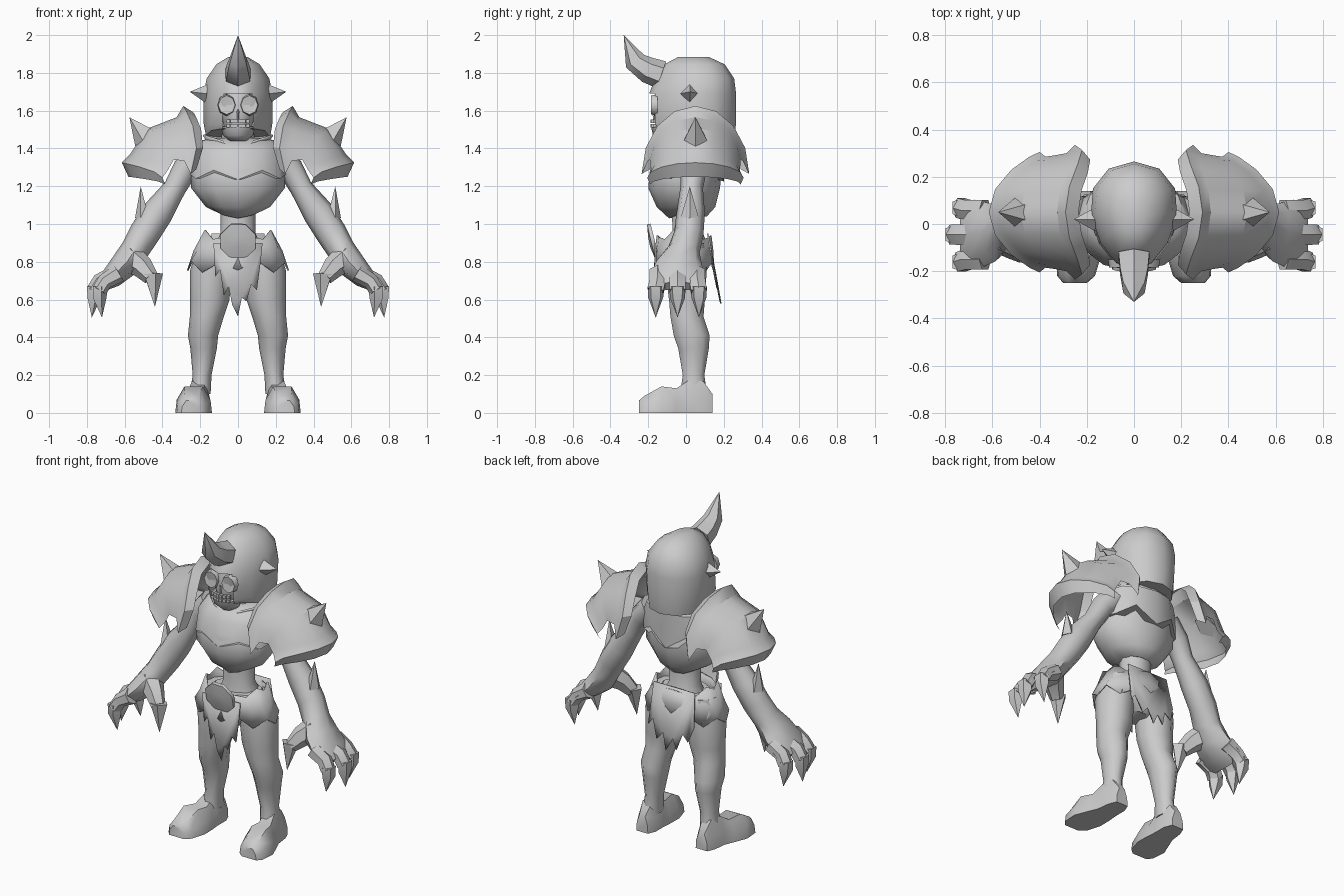
import bpy, bmesh, math
from mathutils import Vector

cube = bpy.data.objects.get("Cube")
if cube:
    bpy.data.objects.remove(cube)

grey = bpy.data.materials.new("plain_grey")
grey.use_nodes = True
grey.diffuse_color = (0.6, 0.6, 0.6, 1)
grey.node_tree.nodes["Principled BSDF"].inputs["Base Color"].default_value = (0.6, 0.6, 0.6, 1)

X, Y, Z = Vector((1, 0, 0)), Vector((0, 1, 0)), Vector((0, 0, 1))


def finish(name, bm, mirror=False, thick=0, angle=48):
    """Turn a bmesh into a shaded object, mirrored across the body if asked."""
    bmesh.ops.remove_doubles(bm, verts=bm.verts, dist=0.0005)
    bmesh.ops.recalc_face_normals(bm, faces=bm.faces)
    mesh = bpy.data.meshes.new(name)
    bm.to_mesh(mesh)
    bm.free()
    mesh.materials.append(grey)
    ob = bpy.data.objects.new(name, mesh)
    bpy.context.scene.collection.objects.link(ob)
    bpy.ops.object.select_all(action='DESELECT')
    ob.select_set(True)
    bpy.context.view_layer.objects.active = ob
    bpy.ops.object.shade_smooth_by_angle(angle=math.radians(angle))
    if thick:
        ob.modifiers.new("thickness", 'SOLIDIFY').thickness = thick
    if mirror:
        ob.modifiers.new("mirror", 'MIRROR').use_mirror_merge = False
    return ob


def skin(bm, rings, closed=True, caps=True):
    """Bridge rows of points with quads."""
    rows = [[bm.verts.new(p) for p in r] for r in rings]
    n = len(rows[0])
    for a, b in zip(rows, rows[1:]):
        for i in range(n if closed else n - 1):
            j = (i + 1) % n
            bm.faces.new((a[i], a[j], b[j], b[i]))
    if caps:
        bm.faces.new(rows[0])
        bm.faces.new(rows[-1])


def tube_mesh(pts, sides=8, axis=Y, flat=False, caps=True, low=(0,), high=(0,)):
    """Elliptical tube through (x, y, z, r1, r2); low/high jag the end rings."""
    bm = bmesh.new()
    centres = [Vector(p[:3]) for p in pts]
    rings = []
    for k, p in enumerate(pts):
        t = Z if flat else (centres[min(k + 1, len(pts) - 1)] - centres[max(k - 1, 0)]).normalized()
        b = (axis - t * axis.dot(t)).normalized()
        n = b.cross(t)
        ring = []
        for i in range(sides):
            a = math.tau * i / sides
            v = centres[k] + n * p[3] * math.cos(a) + b * p[4] * math.sin(a)
            if k == 0:
                v.z += low[i % len(low)]
            elif k == len(pts) - 1:
                v.z += high[i % len(high)]
            ring.append(v)
        rings.append(ring)
    skin(bm, rings, caps=caps)
    return bm


def tube(name, pts, mirror=False, thick=0, **kw):
    return finish(name, tube_mesh(pts, **kw), mirror, thick)


def spike(name, base, tip, r1, r2, sides=4, mirror=True, axis=Y):
    return tube(name, [(*base, r1, r2), (*tip, 0, 0)], mirror, sides=sides, axis=axis)


def plate(name, outline, y0, z0, slope):
    """Thin hanging sheet with a ragged outline in x and z."""
    bm = bmesh.new()
    bm.faces.new([bm.verts.new((x, y0 + slope * (z0 - z) + 0.3 * x * x * (1 if y0 < 0 else -1), z))
                  for x, z in outline])
    bmesh.ops.triangulate(bm, faces=bm.faces)
    return finish(name, bm, thick=0.008)


# Helmet: domed loft, narrower to the front, with the face opening removed
bm = tube_mesh([(0, .04, 1.46, .17, .215), (0, .035, 1.53, .182, .23), (0, .035, 1.69, .183, .23),
                (0, .045, 1.77, .165, .21), (0, .045, 1.845, .115, .16), (0, .04, 1.885, .05, .08)],
               sides=12, flat=True, low=(0, 0, 0, 0, 0, 0, .01, .035, .045, .045, .045, .035))
gap = [f for f in bm.faces if f.calc_center_median().y < -.1
       and abs(f.calc_center_median().x) < .08 and f.calc_center_median().z < 1.69]
bmesh.ops.delete(bm, geom=gap, context='FACES')
for v in bm.verts:
    v.co.x *= 1 + (.9 if v.co.z > 1.6 else .4) * (v.co.y - .04)
finish("helmet", bm)

# Horns on the helmet
tube("forehead_horn", [(0, -.13, 1.79, .075, .075), (0, -.2, 1.815, .07, .068),
                       (0, -.27, 1.862, .058, .052), (0, -.33, 2, 0, 0)], sides=6, axis=X)
spike("helmet_side_spike", (.165, .02, 1.69), (.255, .02, 1.7), .05, .05)

# Skull face
tube("skull", [(0, -.06, 1.5, .07, .1), (0, -.06, 1.56, .085, .115), (0, -.05, 1.64, .12, .125),
               (0, -.04, 1.72, .11, .11)], sides=10, flat=True)
tube("eye_socket", [(.06, -.15, 1.63, .058, .05), (.06, -.185, 1.63, .05, .045),
                    (.06, -.175, 1.63, .036, .032), (.055, -.14, 1.63, .022, .022)],
     mirror=True, sides=8, axis=X)
spike("nose", (0, -.15, 1.57), (0, -.18, 1.61), .03, .02, mirror=False, axis=X)
tube("jaw", [(0, -.09, 1.44, .045, .05), (0, -.1, 1.47, .08, .075), (0, -.1, 1.515, .09, .085)],
     sides=8, flat=True)
for row, z in (("upper", 1.545), ("lower", 1.52)):
    for i in range(3):
        bm = bmesh.new()
        bmesh.ops.create_cube(bm, size=.018)
        bmesh.ops.translate(bm, verts=bm.verts, vec=(.011 + .02 * i, -.18 + .007 * i, z))
        finish(row + "_tooth", bm, mirror=True)
tube("neck", [(0, .03, 1.36, .1, .09), (0, .02, 1.52, .08, .08)], flat=True)

# Body with the overlapping ragged breastplate
tube("lower_chest", [(0, .01, 1.04, .1, .1), (0, 0, 1.09, .17, .155), (0, -.01, 1.19, .248, .19),
                     (0, 0, 1.3, .248, .19), (0, .02, 1.38, .2, .16)],
     sides=12, flat=True, low=(.02, .01, 0, 0, 0, .01, .02, .01, 0, -.01, 0, .01))
tube("breastplate", [(0, 0, 1.285, .258, .2), (0, .015, 1.38, .25, .185), (0, .045, 1.44, .215, .155),
                     (0, .045, 1.455, .12, .1)],
     sides=12, flat=True, low=(-.02, -.03, .03, -.06, .03, -.03, -.02, -.045, 0, -.05, 0, -.045))
tube("collar", [(0, .03, 1.41, .13, .12), (0, .03, 1.465, .18, .15)], sides=12, flat=True, caps=False,
     thick=.01, high=(.01, .01, 0, .02, 0, .01, .01, 0, -.02, -.06, -.02, 0))
tube("waist", [(0, .02, .86, .14, .11), (0, .01, .95, .092, .085), (0, .01, 1.1, .092, .09)],
     sides=10, flat=True)
tube("pelvis", [(0, 0, .7, .07, .08), (0, 0, .77, .2, .12), (0, 0, .86, .19, .125), (0, 0, .91, .15, .11)],
     sides=10, flat=True)

# Ragged skirt, belt disc and cloth strips
tube("skirt", [(0, -.01, .765, .27, .16), (0, -.01, .86, .235, .155), (0, -.01, .94, .19, .145)],
     sides=16, flat=True, caps=False, thick=.008,
     low=(-.01, .04, -.02, .03), high=(0, .03, -.02, -.01, 0, -.01, -.02, .03))
tube("belt_disc", [(0, -.165, .912, .1, .1), (0, -.185, .907, .1, .1), (0, -.195, .905, .03, .03)],
     sides=8, axis=(X + Z * .41))
plate("front_cloth", [(-.13, .9), (-.12, .72), (-.095, .76), (-.075, .62), (-.05, .67), (-.03, .57),
                      (0, .51), (.02, .61), (.045, .59), (.07, .68), (.1, .65), (.12, .8), (.13, .9)],
      -.172, .9, .02)
plate("back_cloth", [(-.14, .95), (-.16, .75), (-.13, .66), (-.09, .7), (-.06, .6), (-.03, .66),
                     (.01, .58), (.04, .68), (.08, .63), (.12, .74), (.15, .7), (.14, .95)],
      .125, .95, .17)

# Legs and feet
tube("leg", [(.13, 0, .9, .08, .1), (.145, 0, .75, .11, .115), (.15, .005, .6, .105, .1),
             (.165, .005, .51, .09, .092), (.185, .03, .41, .08, .1), (.182, .04, .34, .07, .085),
             (.19, .04, .2, .05, .06), (.2, .04, .1, .055, .075)],
     mirror=True, sides=10, flat=True)
bm = bmesh.new()
shape = [(-1, 0), (-.92, .5), (-.5, 1), (.5, 1), (.92, .5), (1, 0)]
skin(bm, [[(xc + w * u, y, h * v) for u, v in shape] for y, xc, w, h in (
    (-.25, .25, .05, .065), (-.22, .245, .08, .09), (-.13, .235, .097, .14), (-.05, .22, .08, .13),
    (.01, .21, .065, .17), (.09, .205, .06, .17), (.14, .205, .04, .1))])
finish("foot", bm, mirror=True)

# Arms, hands and claws
tube("arm", [(.2, .04, 1.37, .08, .08), (.28, .04, 1.29, .068, .07), (.335, .03, 1.19, .06, .06),
             (.425, .025, 1.06, .082, .075), (.495, .015, .95, .082, .078), (.545, -.01, .865, .075, .085),
             (.6, -.035, .785, .075, .125), (.67, -.045, .715, .058, .148), (.72, -.045, .67, .03, .145)],
     mirror=True, sides=8)
spike("elbow_spike", (.505, .02, 1.035), (.515, .02, 1.2), .04, .05, sides=5)
for y, reach in ((.058, 0), (-.045, .03), (-.15, 0)):
    end = y + (y + .045) * .1
    tube("finger", [(.63, y, .74, .05, .05), (.705 + reach, y, .695, .042, .05),
                    (.735 + reach, end, .645, .04, .048)], mirror=True, sides=6)
    tube("claw", [(.735 + reach, end, .67, .042, .045), (.735 + reach, end, .61, .04, .042),
                  (.72 + reach * 1.8, end, .505, 0, 0)], mirror=True, sides=5)
tube("thumb", [(.57, -.05, .82, .075, .075), (.505, -.1, .77, .06, .055), (.46, -.13, .715, .042, .042)],
     mirror=True, sides=6)
spike("thumb_claw", (.452, -.13, .735), (.44, -.145, .56), .055, .048, sides=5)

# Shoulder guards: arches running from the raised inner rim to the flared, pointed outer lip
bm = bmesh.new()
rings = []
for xt, zt, xs, zs, ry, bulge in (
        (.235, 1.59, .22, 1.29, .24, .04), (.29, 1.625, .25, 1.265, .285, .04),
        (.325, 1.565, .285, 1.335, .25, .02), (.48, 1.505, .34, 1.34, .24, 0),
        (.575, 1.365, .375, 1.28, .235, 0), (.615, 1.325, .4, 1.245, .255, 0),
        (.58, 1.25, .385, 1.21, .24, 0)):
    arch = []
    for i in range(9):
        a = math.pi * i / 8
        s = math.sin(a)
        arch.append((xs + (xt - xs) * s ** 1.7 - bulge * 4 * s * (1 - s), .05 - ry * math.cos(a),
                     zs + (zt - zs) * s))
    rings.append(arch)
skin(bm, rings, closed=False, caps=False)
finish("shoulder_guard", bm, mirror=True, angle=32)
spike("shoulder_spike", (.485, .05, 1.455), (.575, .05, 1.565), .075, .065, sides=5)
